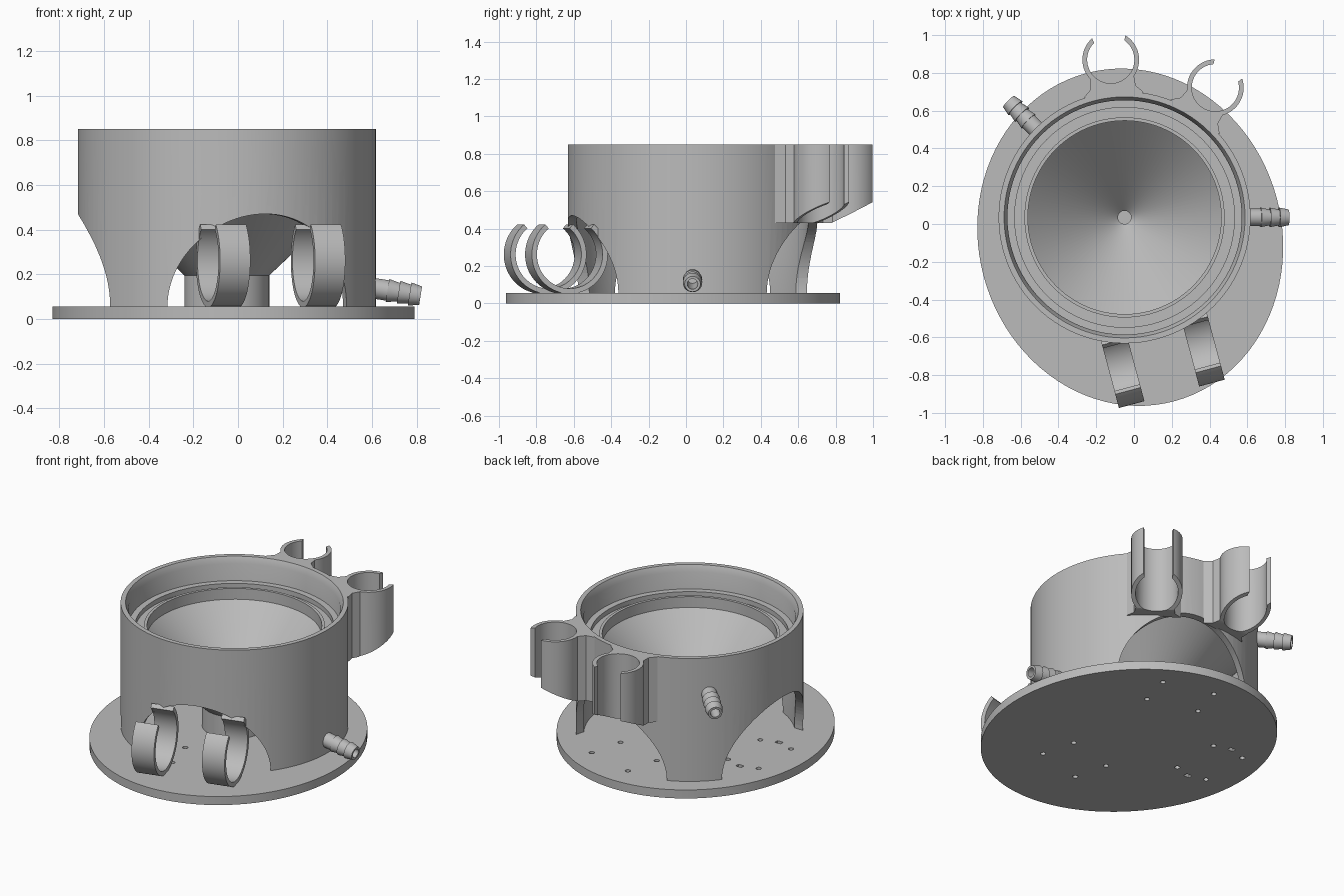
import bpy, bmesh
from math import sin, cos, pi, radians
from mathutils import Matrix, Vector

if "Cube" in bpy.data.objects:
    bpy.data.objects.remove(bpy.data.objects["Cube"], do_unlink=True)

grey = bpy.data.materials.new("plain_grey")
grey.use_nodes = True
GREY = (0.5, 0.5, 0.5, 1)
grey.diffuse_color = GREY
grey.node_tree.nodes["Principled BSDF"].inputs["Base Color"].default_value = GREY

AXIS = Vector((-0.05, 0.035, 0))   # centre of the drum
FLOOR = 0.055                      # top of the base plate


def around(angle, dist=0, side=0, z=0):
    """Frame at the drum axis turned to an angle; local x points outward."""
    return (Matrix.Translation(AXIS) @ Matrix.Rotation(radians(angle), 4, 'Z')
            @ Matrix.Translation((dist, side, z)))


def finish(name, bm, matrix, smooth=True):
    bmesh.ops.recalc_face_normals(bm, faces=bm.faces)
    mesh = bpy.data.meshes.new(name)
    bm.transform(matrix)
    bm.to_mesh(mesh)
    bm.free()
    mesh.materials.append(grey)
    obj = bpy.data.objects.new(name, mesh)
    bpy.context.collection.objects.link(obj)
    if smooth:
        shade(obj)
    return obj


def select(obj):
    bpy.ops.object.select_all(action='DESELECT')
    obj.select_set(True)
    bpy.context.view_layer.objects.active = obj


def shade(obj):
    select(obj)
    bpy.ops.object.shade_smooth_by_angle(angle=radians(30))


def lathe(name, profile, matrix, steps=96):
    """Spin a closed (radius, height) outline about local z."""
    bm = bmesh.new()
    rings = [[bm.verts.new((r * cos(2 * pi * i / steps), r * sin(2 * pi * i / steps), z))
              for r, z in profile] for i in range(steps)]
    n = len(profile)
    for i in range(steps):
        a, b = rings[i], rings[(i + 1) % steps]
        for j in range(n):
            k = (j + 1) % n
            bm.faces.new((a[j], b[j], b[k], a[k]))
    return finish(name, bm, matrix)


def prism(outline, low, high):
    """Extrude a flat outline along local z."""
    bm = bmesh.new()
    face = bm.faces.new([bm.verts.new((x, y, low)) for x, y in outline])
    top = bmesh.ops.extrude_face_region(bm, geom=[face])["geom"]
    verts = [v for v in top if isinstance(v, bmesh.types.BMVert)]
    bmesh.ops.translate(bm, verts=verts, vec=(0, 0, high - low))
    return bm


def arc(radius, start, end, steps=24):
    angles = [radians(start + (end - start) * i / steps) for i in range(steps + 1)]
    return [(radius * cos(a), radius * sin(a)) for a in angles]


def circle(radius, steps=64):
    return arc(radius, 0, 360 - 360 / steps, steps - 1)


def box(w, d):
    return [(-w, -d), (w, -d), (w, d), (-w, d)]


def cut(obj, cutters):
    for c in cutters:
        c.hide_render = True
        mod = obj.modifiers.new("cut", 'BOOLEAN')
        mod.operation, mod.solver, mod.object = 'DIFFERENCE', 'EXACT', c
        select(obj)
        bpy.ops.object.modifier_apply(modifier=mod.name)
        bpy.data.objects.remove(c, do_unlink=True)
    shade(obj)


OPENINGS = (-75, 75, 180)

# Oval base plate with screw holes and slots
oval = [(0.803 * x, 0.899 * y) for x, y in circle(1, 96)]
base = finish("base_plate", prism(oval, 0, FLOOR),
              Matrix.Translation((-0.02, -0.07, 0)) @ Matrix.Rotation(radians(15), 4, 'Z'), False)
holes = []
for angle in OPENINGS:
    for side in (-1, 1):
        for dist in (0.39, 0.61):
            holes.append(finish("hole", prism(circle(0.016, 16), -0.1, 0.2),
                                around(angle, dist, side * 0.165), False))
        if angle == 180:
            holes.append(finish("slot", prism(box(0.02, 0.014), -0.1, 0.2),
                                around(angle, 0.5, side * 0.2), False))
cut(base, holes)

# Drum wall with three arched openings
wall = lathe("drum_wall", [(0.667, FLOOR), (0.667, 0.85), (0.638, 0.85),
                           (0.62, 0.81), (0.62, FLOOR)], around(0))
arches = [finish("arch", prism(circle(0.415, 96), 0.3, 0.9),
                 around(a, 0, 0, FLOOR) @ Matrix.Rotation(pi / 2, 4, 'Y'), False)
          for a in OPENINGS]
cut(wall, arches)

# Funnel with stepped seat, gutter and centre column
lathe("funnel", [(0.63, 0.70), (0.582, 0.70), (0.582, 0.67), (0.53, 0.67), (0.53, 0.70),
                 (0.512, 0.70), (0.512, 0.63), (0.035, 0.16), (0.035, 0.10), (0.001, 0.10),
                 (0.001, FLOOR), (0.19, FLOOR), (0.19, 0.195), (0.63, 0.61)], around(0))

# Barbed hose ports, sloping down outward
barb = [(0.028, 0.0), (0.046, 0.0), (0.046, 0.08)]
for i in range(3):
    z = 0.08 + 0.05 * i
    barb += [(0.052, z), (0.042, z + 0.05)]
barb.append((0.028, 0.23))
for name, angle, height in (("lower_port", 0, 0.14), ("upper_port", 135, 0.62)):
    lathe(name, barb, around(angle, 0.64, 0, height)
          @ Matrix.Rotation(radians(99), 4, 'Y'), 32)

# Front cradles: open rings standing on small feet
for name, side in (("right_cradle", -0.22), ("left_cradle", 0.22)):
    ring = arc(0.21, 130, 410, 56) + arc(0.182, 410, 130, 56)
    frame = around(-75, 0.757, side, 0.262)
    finish(name, prism(ring, -0.07, 0.07), frame @ Matrix.Rotation(pi / 2, 4, 'X'))
    finish(name + "_foot", prism(box(0.05, 0.07), -0.21, -0.19), frame, False)

# Rear upright clips joined to the wall by flared necks
for name, angle in (("rear_clip", 95), ("rear_left_clip", 55)):
    c = 0.838
    half = [(0.65 - c, 0.16), (0.69 - c, 0.12)] + arc(0.15, 130, 36)
    inner = arc(0.125, 40, 320, 48)
    outline = half + inner + [(x, -y) for x, y in reversed(half)]
    bm = prism(outline, 0.43, 0.85)
    # Slanted underside
    geom = bm.verts[:] + bm.edges[:] + bm.faces[:]
    edges = bmesh.ops.bisect_plane(bm, geom=geom, plane_co=(-0.1, 0, 0.432),
                                   plane_no=(0.5, 0, -1), clear_outer=True)["geom_cut"]
    bmesh.ops.holes_fill(bm, edges=[e for e in edges if isinstance(e, bmesh.types.BMEdge)])
    finish(name, bm, around(angle, c))
